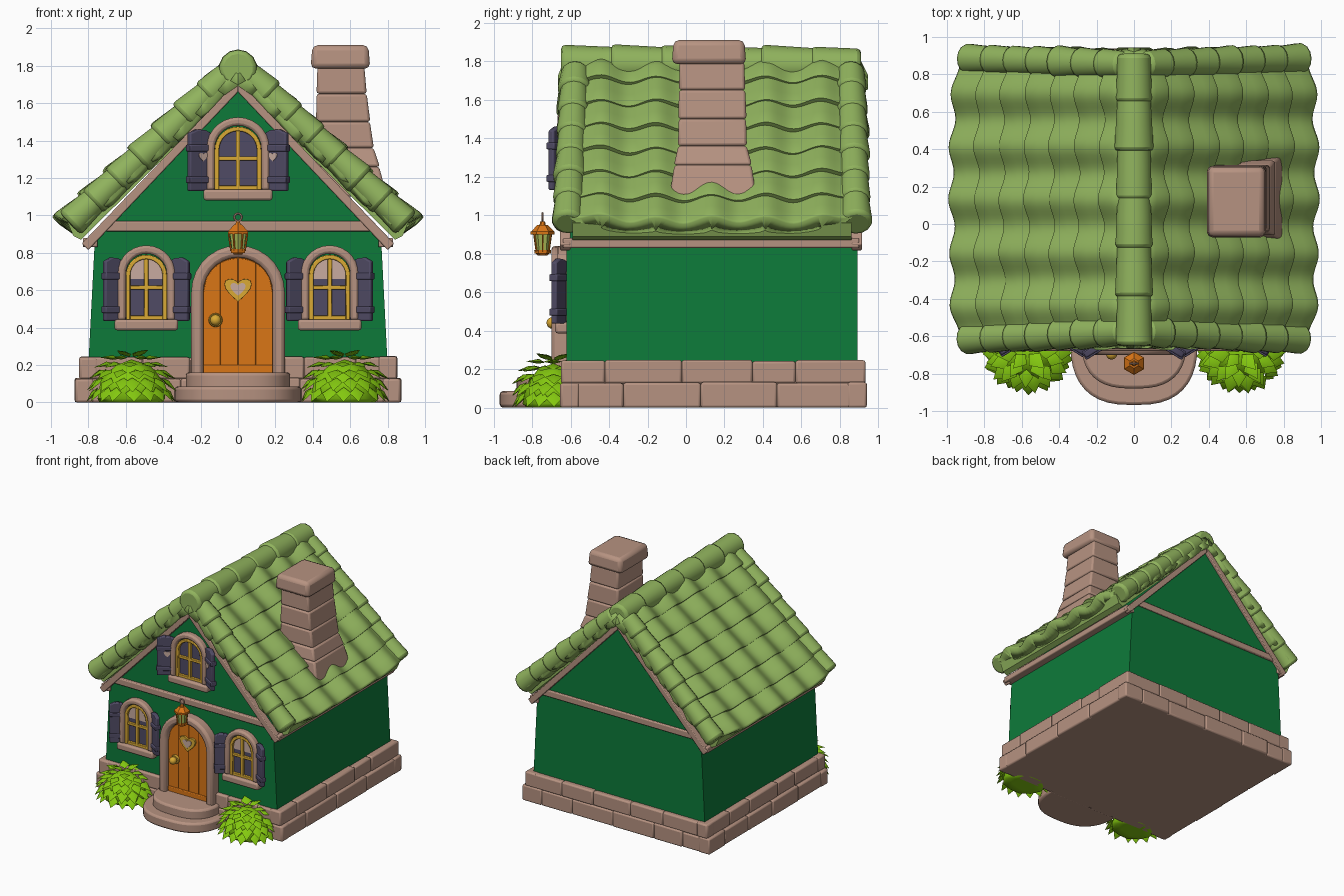
import bpy, bmesh, math, random
from mathutils import Vector, Matrix

random.seed(4)
if "Cube" in bpy.data.objects:
    bpy.data.objects.remove(bpy.data.objects["Cube"])
parts = []


def material(name, rgb):
    m = bpy.data.materials.new(name)
    m.use_nodes = True
    m.diffuse_color = (*rgb, 1)
    m.node_tree.nodes["Principled BSDF"].inputs["Base Color"].default_value = (*rgb, 1)
    return m


STONE = material("warm stone", (.47, .29, .22))
ROOF = material("roof green", (.28, .45, .11))
WALL = material("wall green", (.004, .195, .042))
PURPLE = material("dusk purple", (.08, .07, .13))
ORANGE = material("door orange", (.7, .18, .008))
GOLD = material("gold", (.7, .4, .035))
LEAF = material("leaf green", (.23, .58, .005))
PALE = material("pale beige", (.58, .41, .35))
GLASS = material("lantern glass", (.38, .47, .09))


def finish(name, bm, mat, bevel=0, fix=True):
    if fix:
        bmesh.ops.recalc_face_normals(bm, faces=bm.faces)
    me = bpy.data.meshes.new(name)
    bm.to_mesh(me)
    bm.free()
    ob = bpy.data.objects.new(name, me)
    bpy.context.collection.objects.link(ob)
    me.materials.append(mat)
    if bevel:
        mod = ob.modifiers.new("soft edges", "BEVEL")
        mod.width, mod.segments, mod.angle_limit = bevel, 2, .7
    parts.append(ob)
    return ob


def add_prism(bm, pts, a, b, plan=False):
    # extrude an xz profile along y, or an xy plan along z
    def at(p, d):
        return (p[0], p[1], d) if plan else (p[0], d, p[1])
    lo, hi = ([bm.verts.new(at(p, d)) for p in pts] for d in (a, b))
    bm.faces.new(lo)
    bm.faces.new(hi[::-1])
    for i in range(len(pts)):
        j = (i + 1) % len(pts)
        bm.faces.new((lo[i], hi[i], hi[j], lo[j]))


def prism(name, pts, a, b, mat, bevel=0, plan=False):
    bm = bmesh.new()
    add_prism(bm, pts, a, b, plan)
    return finish(name, bm, mat, bevel)


def rect(x0, x1, z0, z1):
    return [(x0, z0), (x1, z0), (x1, z1), (x0, z1)]


def add_frustum(bm, z0, r0, z1, r1):
    lo, hi = ([bm.verts.new((*p, z)) for p in rect(*r)] for z, r in ((z0, r0), (z1, r1)))
    bm.faces.new(lo[::-1])
    bm.faces.new(hi)
    for i in range(4):
        j = (i + 1) % 4
        bm.faces.new((lo[i], lo[j], hi[j], hi[i]))


def arch(cx, hw, z0, top, n=14):
    arc = [(cx - hw * math.cos(math.pi * i / n), top - hw + hw * math.sin(math.pi * i / n)) for i in range(n + 1)]
    return [(cx - hw, z0)] + arc + [(cx + hw, z0)]


def arch_frame(name, cx, hw, z0, top, t, y0, y1, mat, bevel):
    # open arch of thickness t
    bm = bmesh.new()
    rings = [[bm.verts.new((x, y, z)) for x, z in arch(cx, hw - d, z0, top - d)]
             for y, d in ((y0, 0), (y0, t), (y1, t), (y1, 0))]
    for k in range(4):
        a, b = rings[k], rings[(k + 1) % 4]
        for i in range(len(a) - 1):
            bm.faces.new((a[i], a[i + 1], b[i + 1], b[i]))
    for e in (0, -1):
        bm.faces.new([r[e] for r in rings])
    return finish(name, bm, mat, bevel)


def heart(cx, cz, s):
    return [(cx + s * math.sin(t) ** 3, cz + s / 16 * (13 * math.cos(t) - 5 * math.cos(2 * t) - 2 * math.cos(3 * t)))
            for t in (math.tau * i / 24 for i in range(24))]


def add_cone(bm, a, b, r0, r1, seg=12):
    a, b = Vector(a), Vector(b)
    m = Matrix.Translation((a + b) / 2) @ (b - a).to_track_quat("Z", "Y").to_matrix().to_4x4()
    bmesh.ops.create_cone(bm, cap_ends=True, segments=seg, radius1=r0, radius2=r1, depth=(b - a).length, matrix=m)


def barrels(name, a, b, n, r0, r1):
    # overlapping row of flared tiles
    a, b = Vector(a), Vector(b)
    bm = bmesh.new()
    for i in range(n):
        j = random.uniform(-.006, .006)
        add_cone(bm, a.lerp(b, max(0, (i - .15) / n)), a.lerp(b, (i + 1) / n), r0, r1 + j, 14)
    return finish(name, bm, ROOF, .022)


# Stone plinth
bm = bmesh.new()
add_frustum(bm, 0, (-.86, .86, -.64, .925), .238, (-.82, .82, -.64, .915))
for z0, z1, out in ((0, .13, 0), (.125, .245, .022)):
    X, Y0, Y1 = .872 - out, -.655 + out / 4, .938 - out / 4
    for axis, lo, hi in ((0, -X, X), (1, Y0, Y1)):
        for side in (0, 1):
            p = lo
            while p < hi - .01:
                q = p + random.uniform(.22, .42)
                q = hi if hi - q < .15 else q
                j = random.uniform(-.006, .003)
                if axis:
                    r = (X - .1, X + j, p, q) if side else (-X - j, -X + .1, p, q)
                else:
                    r = (p, q, Y1 - .1, Y1 + j) if side else (p, q, Y0 - j, Y0 + .1)
                add_frustum(bm, z0, r, z1 + j, r)
                p = q
finish("stone_plinth", bm, STONE, .012)

# Walls with gables, and timber trim
prism("walls", [(-.8, .2), (.8, .2), (.765, .88), (0, 1.7), (-.765, .88)], -.62, .89, WALL)
for end, y0, y1 in (("front", -.655, -.6), ("back", .86, .915)):
    prism(end + "_beam", rect(-.71, .71, .915, .97), y0 + .008, y1 - .008, STONE, .008)
    for s in (-1, 1):
        prism(end + "_rafter", [(0, 1.72), (s * .835, .85), (s * .8, .815), (0, 1.66)], y0, y1, STONE, .006)
for s in (-1, 1):
    prism("eave_trim", rect(s * .79 - .04, s * .79 + .04, .83, .88), -.64, .9, STONE, .008)

# Roof: filler body, wavy stepped tile sheets, verge and ridge tiles
prism("roof_body", [(0, 1.7), (.84, .87), (.88, .89), (.91, .96), (0, 1.8), (-.91, .96), (-.88, .89), (-.84, .87)],
      -.59, .86, ROOF)
ROWS, COLS = 7, 72
for s in (-1, 1):
    bm = bmesh.new()
    a, b, nrm = Vector((s * .03, 0, 1.82)), Vector((s * .965, 0, .96)), Vector((s * .674, 0, .738))
    grid = []
    for k in range(ROWS):
        for u, lift in ((k, 0), (k + .5, .012), (k + .9, .02), (k + 1, .016)):
            row = []
            for j in range(COLS + 1):
                y = -.63 + 1.53 * j / COLS
                wave = .023 * math.cos(math.tau * (y - .13) / .285) + .005 * math.sin(9 * y + 2 * k)
                pull = 1 - .045 * (abs(y - .13) / .77) ** 5
                row.append(bm.verts.new(a.lerp(b, pull * u / ROWS) + nrm * (lift + wave) + Vector((0, y, 0))))
            grid.append(row)
    for r0, r1 in zip(grid, grid[1:]):
        for j in range(COLS):
            f = (r0[j], r1[j], r1[j + 1], r0[j + 1])
            bm.faces.new(f if s > 0 else f[::-1])
    ob = finish("roof_tiles", bm, ROOF, fix=False)
    mod = ob.modifiers.new("thickness", "SOLIDIFY")
    mod.thickness, mod.offset = .115, -1
    for y, tip in ((-.575, -.615), (.855, .885)):
        barrels("verge_tiles", (s * .05, y, 1.757), (s * .9, tip, .957), 7, .07, .086)
barrels("ridge_tiles", (0, .91, 1.775), (0, -.65, 1.785), 6, .09, .102)

# Chimney
bm = bmesh.new()
levels = [(1.1, (.42, .79, -.08, .36)), (1.26, (.42, .755, -.06, .34)), (1.36, (.42, .725, -.04, .315)),
          (1.5, (.42, .705, -.038, .312)), (1.65, (.42, .688, -.036, .308)), (1.8, (.425, .675, -.033, .302))]
for (z0, r0), (z1, r1) in zip(levels, levels[1:]):
    j = random.uniform(0, .006)
    add_frustum(bm, z0, [c + d * j for c, d in zip(r0, (-1, 1, -1, 1))], z1, r1)
finish("chimney_stack", bm, STONE, .014)
bm = bmesh.new()
add_frustum(bm, 1.785, (.388, .707, -.074, .313), 1.91, (.398, .697, -.064, .303))
finish("chimney_cap", bm, STONE, .028)


def shutter(hx, s, z0, top, width, with_heart):
    # hinged leaf swung forward, with battens
    place = Matrix.Translation((hx, -.617, 0)) @ Matrix.Rotation(-s * math.radians(32), 4, "Z")
    w = s * width
    leaf = [(0, z0), (w, z0), (w, top - .02), (w * .7, top), (w * .35, top - .005), (0, top - .035)]
    made = [prism("shutter", leaf, -.017, .017, PURPLE, .008)]
    for z in (z0 + .06, top - .1):
        made.append(prism("shutter_batten", rect(w * .1, w * 1.03, z - .018, z + .018), -.026, .024, PURPLE, .006))
    if with_heart:
        made.append(prism("shutter_heart", heart(w * .5, (z0 + top) / 2 + .02, .028), -.021, -.014, PALE))
    for ob in made:
        ob.matrix_world = place


def window(cx, z0, top, hw, leaf_width, upper):
    prism("window_pane", arch(cx, hw, z0, top), -.63, -.61, PURPLE)
    if not upper:
        prism("window_light", arch(cx, hw - .01, top - hw - .02, top - .01), -.634, -.625, PALE)
    arch_frame("window_surround", cx, hw + .045, z0, top + .05, .045, -.668, -.6, STONE, .014)
    arch_frame("window_frame", cx, hw, z0, top, .024, -.655, -.61, GOLD, .005)
    mid = z0 + (top - z0) * .5
    for r in (rect(cx - .012, cx + .012, z0, top - .01), rect(cx - hw, cx + hw, mid - .011, mid + .011),
              rect(cx - hw, cx + hw, z0, z0 + .024)):
        prism("window_bar", r, -.65, -.61, GOLD, .004)
    prism("window_sill", rect(cx - hw - .06, cx + hw + .06, z0 - .055, z0 + .004), -.68, -.6, STONE, .014)
    for s in (-1, 1):
        shutter(cx + s * (hw + .002), s, z0 - .004, top - .015, leaf_width, upper)


window(-.49, .44, .79, .11, .135, False)
window(.49, .44, .79, .11, .135, False)
window(0, 1.135, 1.475, .125, .162, True)

# Door of planks in a stone arch
arch_frame("door_surround", 0, .25, .1, .84, .065, -.7, -.6, STONE, .02)
prism("door_back", arch(0, .19, .14, .78), -.635, -.61, ORANGE)
bm = bmesh.new()
R = .187
for k in range(4):
    xs = [-R + (k + i / 6) * R / 2 for i in range(7)]
    add_prism(bm, [(xs[0], .15), (xs[-1], .15)] +
              [(x, .585 + math.sqrt(max(0, R * R - x * x))) for x in xs[::-1]], -.66, -.62)
finish("door_planks", bm, ORANGE, .004)
prism("door_kick_rail", rect(-R, R, .155, .2), -.668, -.64, ORANGE, .006)
prism("door_heart", heart(0, .61, .073), -.676, -.65, GOLD, .006)
prism("door_heart_light", heart(0, .61, .041), -.681, -.673, PALE)
bm = bmesh.new()
add_cone(bm, (-.12, -.65, .44), (-.12, -.675, .44), .04, .034, 16)
bmesh.ops.create_uvsphere(bm, u_segments=14, v_segments=8, radius=.03, matrix=Matrix.Translation((-.12, -.695, .44)))
finish("door_knob", bm, GOLD)

# Rounded entrance steps
for name, w, front, z0, z1 in (("lower_step", .34, -.968, 0, .085), ("upper_step", .28, -.88, .07, .16)):
    plan = []
    for i in range(21):
        t = math.pi * (1 + i / 20)
        c, v = math.cos(t), math.sin(t)
        plan.append((w * math.copysign(abs(c) ** .75, c), -.63 - (-.63 - front) * abs(v) ** .8))
    prism(name, plan, z0, z1, STONE, .016, True)

# Hanging lantern
L = Vector((0, -.745, 0))


def turned(name, mat, sections, seg=6):
    bm = bmesh.new()
    for z0, z1, r0, r1 in sections:
        add_cone(bm, L + Vector((0, 0, z0)), L + Vector((0, 0, z1)), r0, r1, seg)
    return finish(name, bm, mat)


turned("lantern_glass", GLASS, [(.815, .905, .037, .05)])
turned("lantern_cap", ORANGE, [(.9, .915, .062, .062), (.915, .95, .06, .026), (.95, .968, .016, .012)])
turned("lantern_base", ORANGE, [(.8, .82, .042, .044), (.79, .8, .024, .034)])
bm = bmesh.new()
for i in range(6):
    d = Vector((math.cos(math.tau * i / 6), math.sin(math.tau * i / 6), 0))
    add_cone(bm, L + d * .037 + Vector((0, 0, .81)), L + d * .05 + Vector((0, 0, .905)), .005, .005, 6)
finish("lantern_posts", bm, ORANGE)
bpy.ops.mesh.primitive_torus_add(major_radius=.02, minor_radius=.006, major_segments=16, minor_segments=6,
                                 location=L + Vector((0, 0, .99)), rotation=(math.pi / 2, 0, 0))
ring = bpy.context.object
ring.name = "lantern_ring"
ring.data.materials.append(STONE)
parts.append(ring)

# Leafy bushes
for s in (-1, 1):
    bm = bmesh.new()
    core = Matrix.Translation((s * .57, -.69, .02)) @ Matrix.Diagonal((.19, .16, .21, 1))
    bmesh.ops.create_icosphere(bm, subdivisions=2, radius=1, matrix=core)
    for v in bm.verts:
        v.co.z = max(v.co.z, 0)
    for ring_no in range(6):
        el = math.radians(8 + 15 * ring_no)
        n = max(4, round(16 * math.cos(el)))
        for i in range(n):
            az = math.tau * (i + .5 * (ring_no % 2)) / n + random.uniform(-.08, .08)
            out = Vector((math.cos(az) * math.cos(el), math.sin(az) * math.cos(el), math.sin(el)))
            down = Vector((math.cos(az) * math.sin(el), math.sin(az) * math.sin(el), -math.cos(el)))
            side = Vector((-math.sin(az), math.cos(az), 0))
            f = (down * .85 + out * .45).normalized()
            up = (out * .85 - down * .45).normalized()
            base = Vector((s * .57 + out.x * .185, -.69 + out.y * .16, .045 + out.z * .205))
            size = random.uniform(.09, .108)
            vs = [bm.verts.new(base + (side * x + f * y + up * z) * size) for x, y, z in
                  ((0, -.1, 0), (-.42, .3, 0), (0, 1, -.05), (.42, .3, 0), (0, .3, .14), (0, .3, -.1))]
            for v in vs:
                v.co.z = max(v.co.z, .003)
            for j in range(4):
                bm.faces.new((vs[j], vs[(j + 1) % 4], vs[4]))
                bm.faces.new((vs[(j + 1) % 4], vs[j], vs[5]))
    finish("bush", bm, LEAF)

# Smooth shading with crisp edges
bpy.ops.object.select_all(action="DESELECT")
for ob in parts:
    ob.select_set(True)
bpy.context.view_layer.objects.active = parts[0]
bpy.ops.object.shade_smooth_by_angle(angle=math.radians(38))
